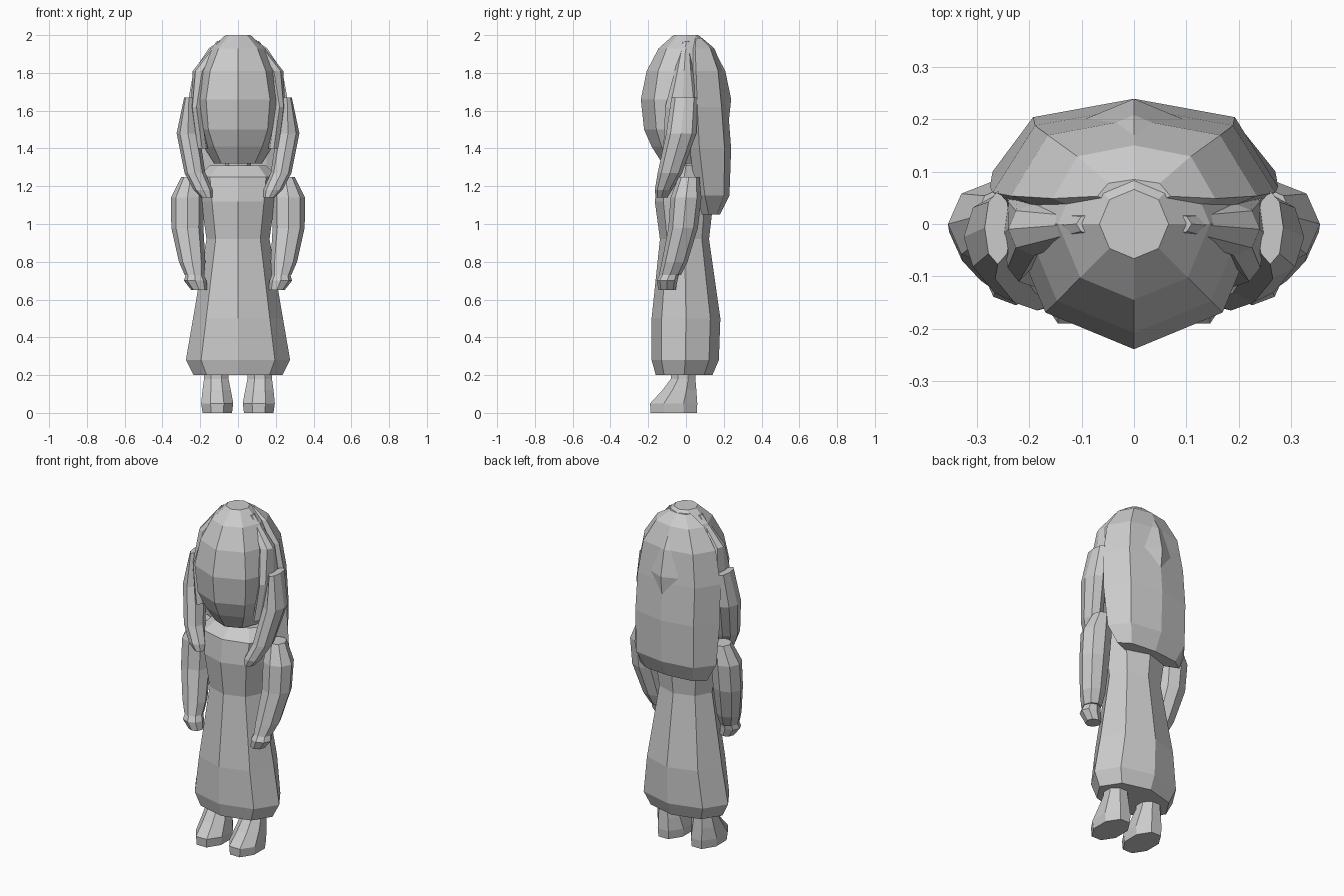
import bpy, bmesh, math

grey = bpy.data.materials.new("plain grey")
grey.diffuse_color = (0.6, 0.6, 0.6, 1)


def loft(name, sections):
    """Skin a list of equal-length point loops and cap both ends."""
    bm = bmesh.new()
    loops = [[bm.verts.new(p) for p in s] for s in sections]
    n = len(loops[0])
    for a, b in zip(loops, loops[1:]):
        for i in range(n):
            j = (i + 1) % n
            bm.faces.new((a[i], a[j], b[j], b[i]))
    bm.faces.new(loops[0])
    bm.faces.new(loops[-1])
    bmesh.ops.recalc_face_normals(bm, faces=bm.faces)
    me = bpy.data.meshes.new(name)
    bm.to_mesh(me)
    bm.free()
    me.materials.append(grey)
    ob = bpy.data.objects.new(name, me)
    bpy.context.collection.objects.link(ob)


def ring(x, y, z, rx, ry, turn=0.0):
    """Eight-sided horizontal section."""
    k = 1 / math.cos(math.pi / 8) if turn else 1
    return [(x + k * rx * math.cos(math.pi * i / 4 + turn),
             y + k * ry * math.sin(math.pi * i / 4 + turn), z) for i in range(8)]


def tube(name, rows, turn=0.0):
    loft(name, [ring(*r, turn) for r in rows])


def pair(name, rows, turn=0.0):
    for side, s in (("right", 1), ("left", -1)):
        loft(f"{name}_{side}", [[(s * px, py, pz) for px, py, pz in ring(*r, turn)] for r in rows])


# Head
tube("head", [(0, 0, z, r, r) for z, r in
              ((2.0, .066), (1.93, .145), (1.81, .208), (1.66, .239),
               (1.5, .222), (1.41, .182), (1.32, .125))])

# Long hair at the back: half-round sections (z, half width, back y, front y)
hair = ((1.985, .07, .085, .04), (1.93, .155, .15, .02), (1.81, .235, .2, .01),
        (1.62, .27, .222, .01), (1.4, .275, .239, .02), (1.15, .27, .23, .05), (1.05, .22, .18, .08))
loft("back_hair", [[(w, f + .05 * w / .27, z), (.7 * w, f + .84 * (b - f), z), (0, b, z),
                    (-.7 * w, f + .84 * (b - f), z), (-w, f + .05 * w / .27, z),
                    (-.55 * w, f, z), (.55 * w, f, z)] for z, w, b, f in hair])

# Hair framing the face
pair("temple_hair", [(.08, 0, 1.97, .03, .02), (.19, -.01, 1.81, .05, .05),
                     (.22, -.02, 1.62, .03, .09), (.19, -.06, 1.4, .03, .06)])

# Hanging side locks
pair("side_lock", [(.26, -.007, 1.67, .025, .07), (.265, -.025, 1.48, .06, .08),
                   (.228, -.085, 1.27, .055, .065), (.185, -.12, 1.18, .05, .045),
                   (.165, -.13, 1.14, .03, .03)])

# Neck
tube("neck", [(0, 0, 1.25, .07, .07), (0, 0, 1.36, .07, .07)])

# Dress
tube("dress", [(0, 0, 1.31, .15, .07), (0, -.01, 1.25, .21, .135), (0, -.01, 1.12, .195, .155),
               (0, -.008, .92, .167, .13), (0, 0, .5, .238, .182),
               (0, -.004, .28, .276, .178), (0, -.01, .2, .235, .15)])

# Sleeves
pair("sleeve", [(.25, .015, 1.25, .05, .055), (.268, 0, 1.14, .087, .082),
                (.268, -.015, .98, .085, .078), (.243, -.06, .8, .07, .068),
                (.23, -.085, .73, .052, .058)])

# Hands
pair("hand", [(.23, -.085, .74, .045, .05), (.226, -.1, .7, .06, .055), (.205, -.1, .65, .042, .045)])

# Feet and ankles
pair("foot", [(.11, -.065, 0, .078, .122), (.11, -.065, .05, .085, .125),
              (.113, -.035, .12, .075, .09), (.115, -.015, .18, .065, .065),
              (.115, -.015, .25, .062, .062)], math.pi / 8)
